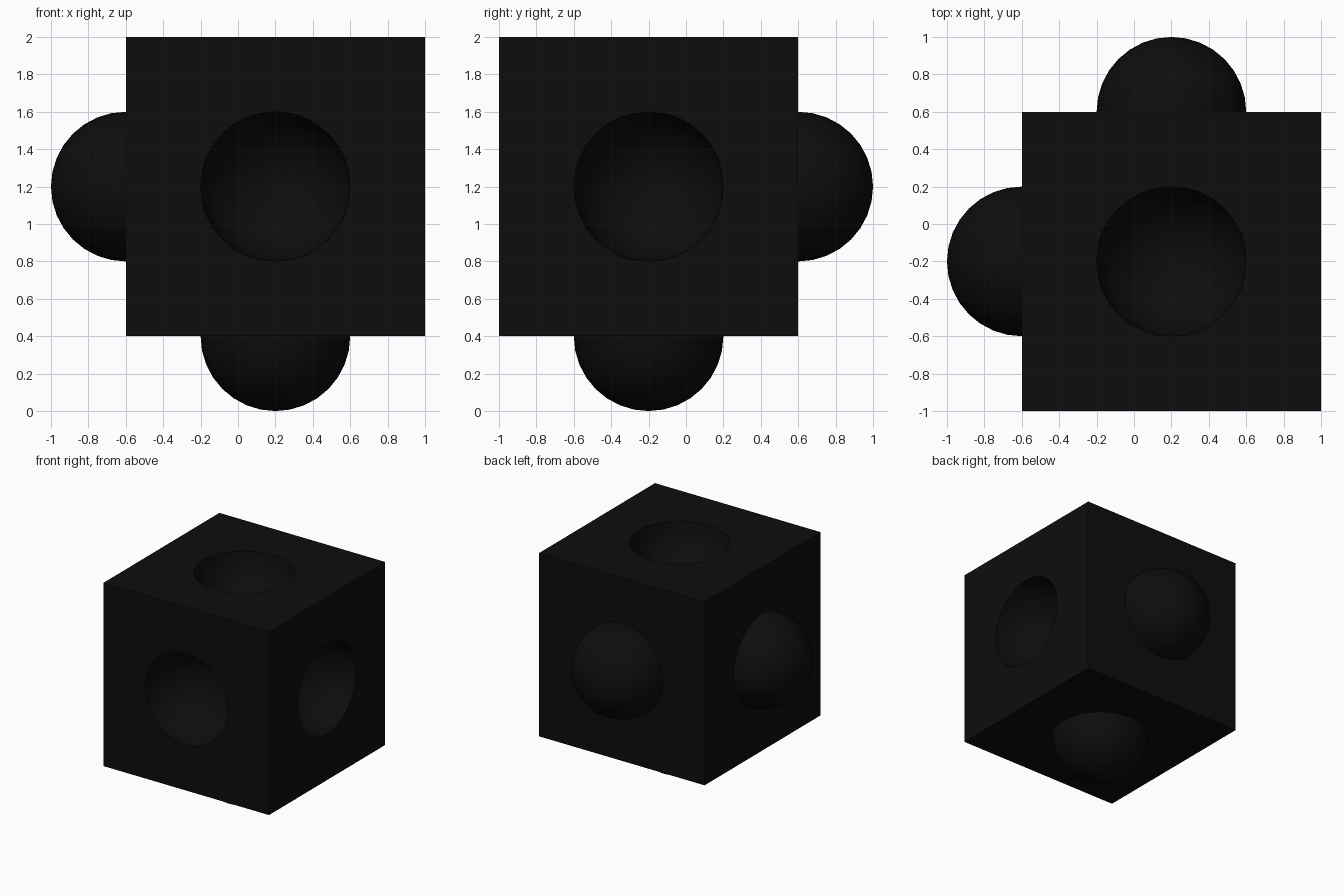
import bpy, bmesh, math
from mathutils import Vector

if "Cube" in bpy.data.objects:
    bpy.data.objects.remove(bpy.data.objects["Cube"])

SEG, RINGS = 32, 8      # sides round each dome, rings from rim to pole
HALF, R = 0.8, 0.4      # half cube edge, dome radius
CENTRE = Vector((0.2, -0.2, 1.2))


def add_side(bm, direction, sign):
    """One cube side: square plate with a hemisphere out (+1) or in (-1)."""
    d = Vector(direction)
    rot = d.to_track_quat('Z', 'Y')

    def vert(x, y, z):
        return bm.verts.new(CENTRE + rot @ Vector((x, y, HALF + z)))

    angles = [2 * math.pi * i / SEG for i in range(SEG)]
    loops = []
    # outer square
    ring = []
    for a in angles:
        c, s = math.cos(a), math.sin(a)
        k = HALF / max(abs(c), abs(s))
        ring.append(vert(c * k, s * k, 0))
    loops.append(ring)
    # dome rings
    for j in range(RINGS):
        e = math.pi / 2 * j / RINGS
        r, h = R * math.cos(e), sign * R * math.sin(e)
        loops.append([vert(r * math.cos(a), r * math.sin(a), h) for a in angles])
    for n, (lo, hi) in enumerate(zip(loops, loops[1:])):
        for i in range(SEG):
            f = bm.faces.new((lo[i], lo[(i + 1) % SEG], hi[(i + 1) % SEG], hi[i]))
            f.smooth = n > 0
    # pole
    tip = vert(0, 0, sign * R)
    for i in range(SEG):
        bm.faces.new((loops[-1][i], loops[-1][(i + 1) % SEG], tip)).smooth = True


bm = bmesh.new()
# sockets on right, front and top; knobs on left, back and bottom
for axis in range(3):
    for s in (1, -1):
        d = [0, 0, 0]
        d[axis] = s
        knob = (s > 0) if axis == 1 else (s < 0)
        add_side(bm, d, 1 if knob else -1)
bmesh.ops.remove_doubles(bm, verts=bm.verts, dist=1e-4)
bmesh.ops.recalc_face_normals(bm, faces=bm.faces)
# sharp cube edges and dome rims
for e in bm.edges:
    if len(e.link_faces) == 2 and e.calc_face_angle(0) > math.radians(30):
        e.smooth = False

mesh = bpy.data.meshes.new("interlocking_block")
bm.to_mesh(mesh)
bm.free()
mat = bpy.data.materials.new("black")
mat.diffuse_color = (0.004, 0.004, 0.004, 1)
mat.use_nodes = True
mat.node_tree.nodes["Principled BSDF"].inputs["Base Color"].default_value = mat.diffuse_color
mesh.materials.append(mat)
bpy.context.collection.objects.link(bpy.data.objects.new("interlocking_block", mesh))
